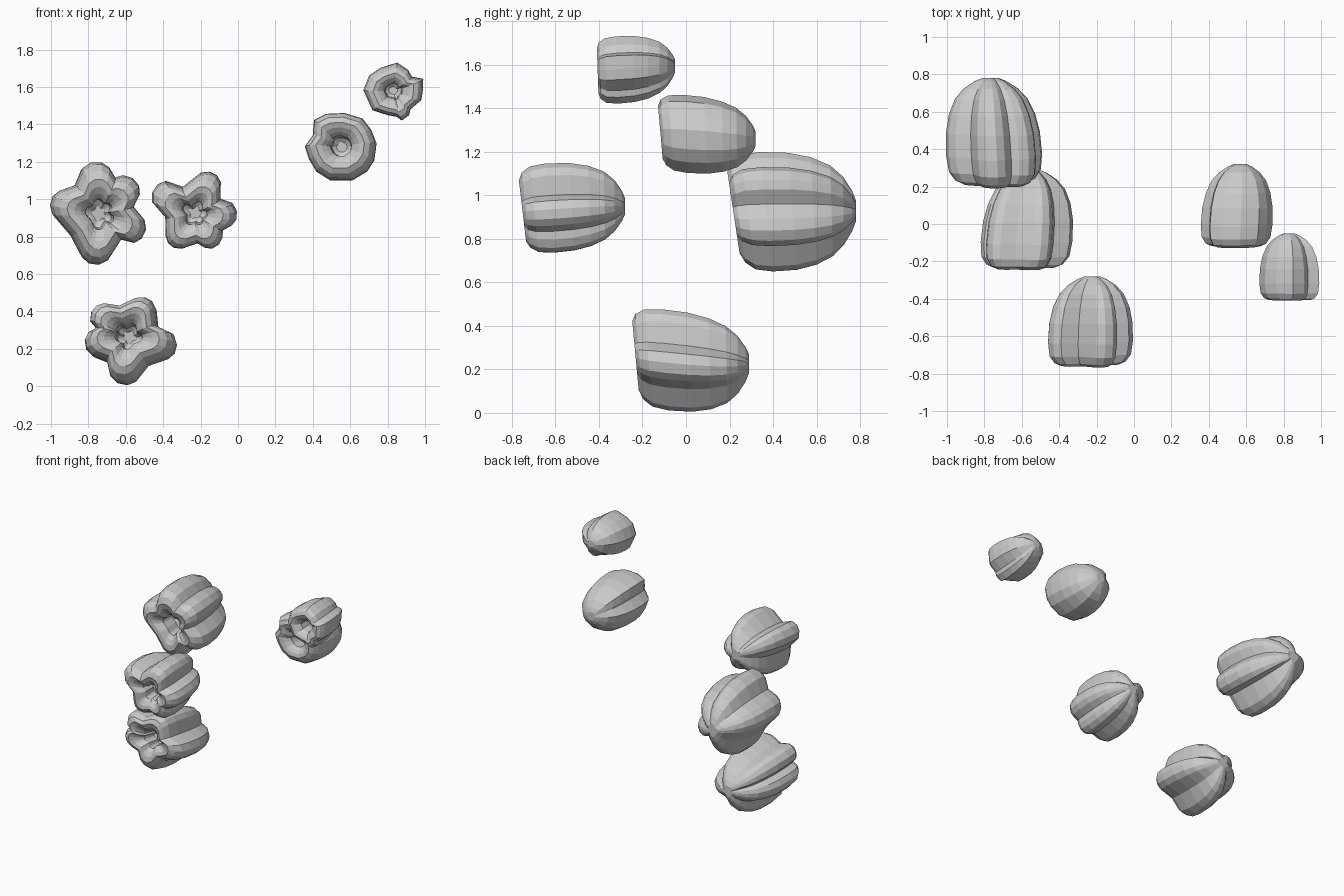
import bpy, bmesh
from math import cos, sin, radians

if "Cube" in bpy.data.objects:
    bpy.data.objects.remove(bpy.data.objects["Cube"])

# (position along length, radius factor): throat -> curled rim -> body -> rounded tip
PROFILE = [(.34, .15), (.3, .27), (.12, .3), (.07, .4), (.025, .53), (0, .68), (.025, .84),
           (.1, .96), (.25, 1), (.47, .98), (.65, .9), (.8, .76), (.9, .57),
           (.97, .34), (1, .18)]


def widen(pts, w=16):
    """Turn alternating (lobe, groove) points, clockwise, into rounded lobes."""
    out = []
    for i, (a, r) in enumerate(pts):
        if i % 2 == 0:
            out += [(a + w, r * .93), (a + w * .3, r), (a - w * .4, r * .995), (a - w, r * .92)]
        else:
            out.append((a, r))
    return out


def bell(name, cx, cz, y0, y1, outline, tip=(0, 0), tilt=.03):
    """Pleated bell lying along y, mouth at y0 and closed tip at y1."""
    bm = bmesh.new()
    rmax = max(r for a, r in outline)
    rings = []
    for t, f in PROFILE:
        ring = []
        sx, sz = tip[0] * (t - .3), tip[1] * (t - .3)
        for a, r in outline:
            x, z = r * f * cos(radians(a)), r * f * sin(radians(a))
            y = y0 + (y1 - y0) * t + tilt * (1 - t) * (f - z / rmax) * .6
            ring.append(bm.verts.new((cx + x + sx, y, cz + z + sz)))
        rings.append(ring)
    n = len(outline)
    for p, q in zip(rings, rings[1:]):
        for i in range(n):
            j = (i + 1) % n
            bm.faces.new((p[i], p[j], q[j], q[i]))
    bm.faces.new(rings[0])
    # shallow point at the closed end
    c = bm.verts.new((cx + tip[0] * .7, y1, cz + tip[1] * .7))
    for i in range(n):
        bm.faces.new((rings[-1][i], rings[-1][(i + 1) % n], c))
    bmesh.ops.recalc_face_normals(bm, faces=bm.faces)
    me = bpy.data.meshes.new(name)
    bm.to_mesh(me)
    bm.free()
    ob = bpy.data.objects.new(name, me)
    bpy.context.collection.objects.link(ob)
    return ob


# three deeply lobed bells on the left
bell("upper_back_bell", -.745, .92, .19, .78, widen(
    [(94, .28), (66, .215), (42, .265), (12, .19), (-23, .265), (-49, .18),
     (-95, .27), (-142, .19), (-195, .265), (-231, .20)]), (-.03, .01), .07)
bell("upper_front_bell", -.23, .925, -.77, -.28, widen(
    [(66, .235), (29, .155), (-2, .225), (-31, .175), (-57, .21), (-85, .16),
     (-126, .215), (-173, .16), (-211, .255), (-244, .155)]), (.01, .03), .05)
bell("lower_bell", -.58, .265, -.25, .29, widen(
    [(63, .225), (19, .16), (-13, .255), (-57, .18), (-99, .257), (-131, .18),
     (-168, .24), (-193, .18), (-217, .24), (-253, .17)]), (.04, -.05), .04)

# two rounder bells on the right with a few grooves
bell("right_bell", .555, 1.28, -.13, .32,
     [(85, .18), (53, .187), (30, .182), (6, .187), (-22, .187), (-44, .187),
      (-74, .187), (-110, .19), (-135, .19), (-158, .187), (-180, .197),
      (-203, .165), (-209, .175), (-224, .205), (-245, .193)], (.02, -.03), .03)
bell("top_right_bell", .83, 1.58, -.41, -.05,
     [(82, .152), (54, .137), (36, .125), (21, .172), (0, .158), (-18, .158),
      (-47, .135), (-57, .155), (-74, .165), (-82, .14), (-103, .133),
      (-137, .152), (-182, .16), (-212, .153), (-240, .14)], (0, .02), .01)
